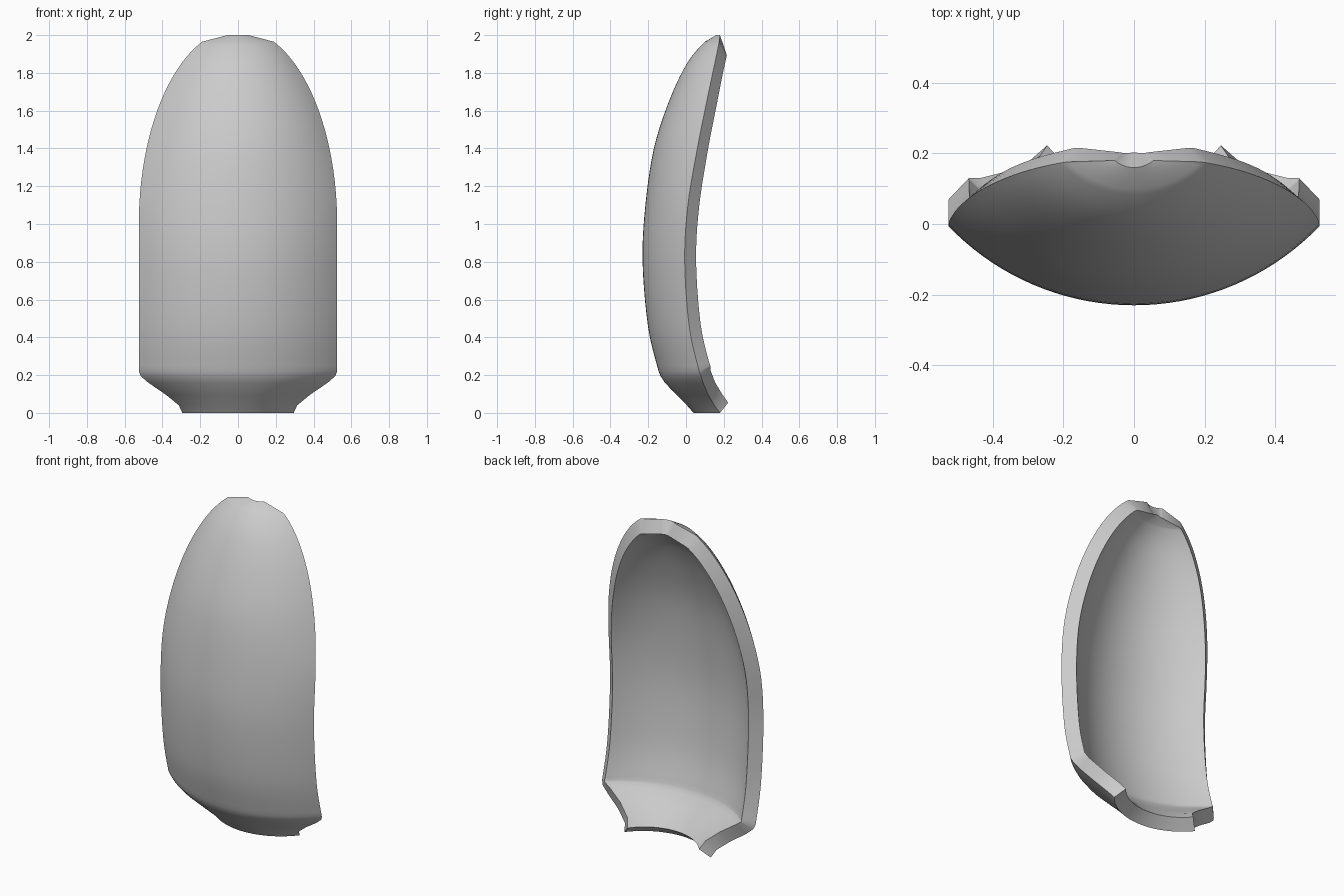
import bpy, bmesh, math

if "Cube" in bpy.data.objects:
    bpy.data.objects.remove(bpy.data.objects["Cube"])

# Height stations: z, half width, y on the centre line, y at the rim
rows = [
    (0.00, 0.295, 0.04, 0.18), (0.04, 0.313, 0.005, 0.15),
    (0.095, 0.38, -0.05, 0.118), (0.16, 0.475, -0.112, 0.09),
    (0.195, 0.515, -0.135, 0.08), (0.22, 0.525, -0.145, 0.07),
    (0.45, 0.525, -0.2, 0.018), (0.80, 0.525, -0.23, -0.007),
    (1.10, 0.523, -0.215, 0.01), (1.40, 0.484, -0.17, 0.06),
    (1.65, 0.409, -0.09, 0.11), (1.85, 0.30, 0.005, 0.152),
    (1.965, 0.19, 0.10, 0.176), (2.00, 0.055, 0.16, 0.18),
]
SMOOTH_FROM, STEPS, COLS, THICK = 5, 5, 36, 0.085


def catmull(a, b, c, d, t):
    return 0.5 * (2 * b + (c - a) * t + (2 * a - 5 * b + 4 * c - d) * t * t
                  + (3 * b - a - 3 * c + d) * t ** 3)


def half_width(z, w):
    # straight sides, then an elliptical crown
    if z < 0.22 or z > 1.966:
        return w
    if z <= 1:
        return 0.525
    return 0.525 * math.sqrt(1 - ((z - 1) / 1.035) ** 2)


# Resample the main body smoothly; keep the foot and the tip faceted
stations = list(rows[:SMOOTH_FROM])
for i in range(SMOOTH_FROM, len(rows) - 2):
    p = [rows[i - 1] if i > SMOOTH_FROM else rows[i],
         rows[i], rows[i + 1], rows[i + 2]]
    for s in range(STEPS):
        stations.append(tuple(catmull(*v, s / STEPS) for v in zip(*p)))
stations += rows[-2:]

# Skin of circular-arc cross sections
bm = bmesh.new()
grid = []
for z, w, yc, yr in stations:
    w = half_width(z, w)
    sag = yr - yc
    radius = (w * w + sag * sag) / (2 * sag)
    half = 2 * math.atan2(sag, w)
    line = []
    for j in range(COLS + 1):
        a = half * (2 * j / COLS - 1)
        line.append(bm.verts.new((radius * math.sin(a),
                                  yc + radius * (1 - math.cos(a)), z)))
    grid.append(line)
for lo, hi in zip(grid, grid[1:]):
    for j in range(COLS):
        bm.faces.new((lo[j], lo[j + 1], hi[j + 1], hi[j]))
mesh = bpy.data.meshes.new("curved_shell")
bm.to_mesh(mesh)
bm.free()
shell = bpy.data.objects.new("curved_shell", mesh)
bpy.context.collection.objects.link(shell)

# Wall thickness, grown towards the hollow back
mod = shell.modifiers.new("wall", 'SOLIDIFY')
mod.thickness = THICK
mod.offset = -1
mod.use_even_offset = True

bpy.context.view_layer.objects.active = shell
shell.select_set(True)
bpy.ops.object.modifier_apply(modifier="wall")
bpy.ops.object.shade_smooth_by_angle(angle=math.radians(35))
